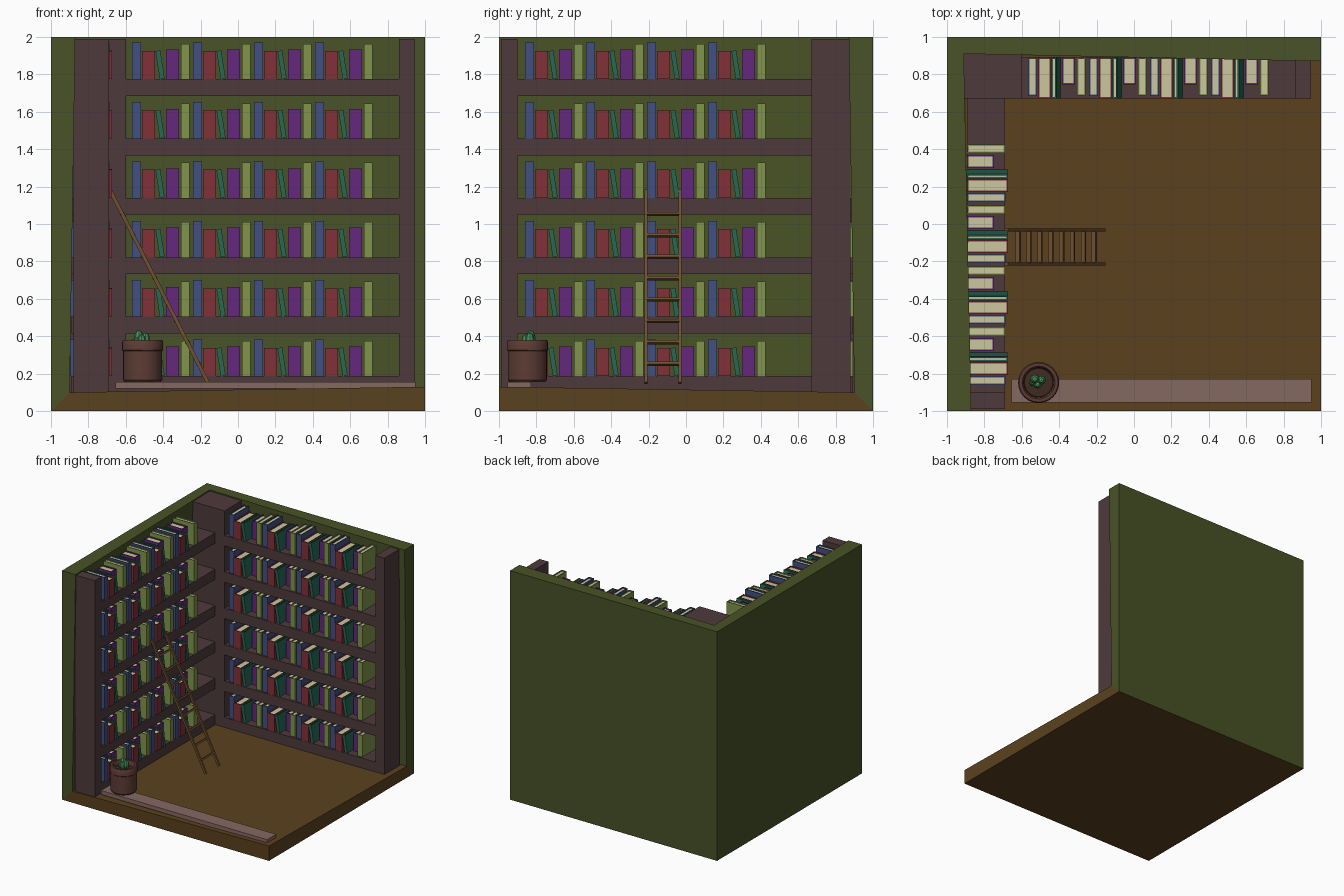
import bpy, bmesh, math
from mathutils import Matrix, Vector

if "Cube" in bpy.data.objects:
    bpy.data.objects.remove(bpy.data.objects["Cube"])


def mat(name, r, g, b):
    m = bpy.data.materials.new(name)
    m.diffuse_color = (r, g, b, 1)
    m.use_nodes = True
    m.node_tree.nodes["Principled BSDF"].inputs["Base Color"].default_value = m.diffuse_color
    return m


GREEN = mat("wall_green", .065, .085, .02)
FLOOR = mat("floor_brown", .102, .053, .013)
WOOD = mat("shelf_wood", .077, .042, .045)
PAGE = mat("paper", .6, .57, .35)
PLANK = mat("plank_pink", .24, .14, .12)
CLAY = mat("pot_clay", .11, .045, .035)
SOIL = mat("soil", .05, .025, .015)
LEAF = mat("cactus_green", .06, .28, .1)
LADDER = mat("ladder_wood", .16, .08, .03)


def add_box(bm, lo, hi, slot=0):
    lo, hi = Vector(lo), Vector(hi)
    m = Matrix.Translation((lo + hi) / 2) @ Matrix.Diagonal((*(hi - lo), 1))
    r = bmesh.ops.create_cube(bm, size=1, matrix=m)
    for f in {f for v in r["verts"] for f in v.link_faces}:
        f.material_index = slot


def to_mesh(name, bm, *mats):
    me = bpy.data.meshes.new(name)
    bmesh.ops.recalc_face_normals(bm, faces=bm.faces)
    bm.to_mesh(me)
    bm.free()
    for m in mats:
        me.materials.append(m)
    return me


def place(name, me, matrix=Matrix()):
    ob = bpy.data.objects.new(name, me)
    ob.matrix_world = matrix
    bpy.context.collection.objects.link(ob)
    return ob


def box(name, lo, hi, m, matrix=Matrix()):
    bm = bmesh.new()
    add_box(bm, lo, hi)
    return place(name, to_mesh(name, bm, m), matrix)


# Room shell: three thick slabs meeting in mitred corners
bm = bmesh.new()
outer = [(1, -1, 0), (1, 1, 0), (1, 1, 2), (-1, 1, 2), (-1, -1, 2), (-1, -1, 0)]
inner = [(1, -1, .13), (1, .9, .1), (1, .87, 2), (-.91, .91, 2), (-.87, -1, 2), (-.9, -1, .1)]
O = [bm.verts.new(p) for p in outer]
I = [bm.verts.new(p) for p in inner]
oc, ic = bm.verts.new((-1, 1, 0)), bm.verts.new((-.9, .9, .1))
for ring, c in ((O, oc), (I, ic)):
    for k, slot in ((5, 1), (1, 0), (3, 0)):
        f = bm.faces.new((ring[k], ring[(k + 1) % 6], ring[(k + 2) % 6], c))
        f.material_index = slot
for k in range(6):
    j = (k + 1) % 6
    f = bm.faces.new((O[k], O[j], I[j], I[k]))
    f.material_index = 1 if k in (0, 5) else 0
place("room_shell", to_mesh("room_shell", bm, GREEN, FLOOR))

# Bookcase posts
TOP = 1.99
box("corner_post", (-.91, .67, .1), (-.6, .91, TOP), WOOD)
box("back_right_post", (.86, .67, .1), (.945, .88, TOP), WOOD)
box("left_front_post", (-.88, -.99, .1), (-.69, -.9, TOP), WOOD)

# Shelves
PITCH = .3176
ROWS = [.187 + PITCH * i for i in range(6)]
for z in ROWS:
    box("back_shelf", (-.6, .67, z - .09), (.86, .89, z), WOOD)
    box("left_shelf", (-.89, -.9, z - .09), (-.69, .67, z), WOOD)


# Books: U-shaped cover with the spine at -y, plus a page block set inside
def book(name, w, d, h, m):
    bm = bmesh.new()
    t = .008
    prof = [(0, 0), (0, -d), (w, -d), (w, 0), (w - t, 0), (w - t, t - d), (t, t - d), (t, 0)]
    f = bm.faces.new([bm.verts.new((x, y, 0)) for x, y in prof])
    r = bmesh.ops.extrude_face_region(bm, geom=[f])
    bmesh.ops.translate(bm, vec=(0, 0, h),
                        verts=[v for v in r["geom"] if isinstance(v, bmesh.types.BMVert)])
    add_box(bm, (t, t - d, .006), (w - t, -.008, h - .008), 1)
    return to_mesh(name, bm, m, PAGE)


# name, offset along shelf, width, depth, height, lean, colour
KINDS = [("blue_book", 0, .048, .208, .195, 0, (.055, .08, .22)),
         ("red_book", .054, .07, .22, .151, 0, (.22, .03, .04)),
         ("teal_book", .149, .026, .22, .151, -.155, (.02, .14, .09)),
         ("purple_book", .182, .07, .147, .158, 0, (.13, .02, .2)),
         ("lime_book", .262, .047, .204, .188, 0, (.22, .3, .07))]
BACK = Matrix.Translation((-.567, .892, 0))
LEFT = Matrix.Translation((-.895, -.861, 0)) @ Matrix.Rotation(math.pi / 2, 4, 'Z')
for name, off, w, d, h, lean, col in KINDS:
    me = book(name, w, d, h, mat(name, *col))
    for case in (BACK, LEFT):
        for z in ROWS:
            for s in range(4):
                place(name, me, case @ Matrix.Translation((off + .326 * s, 0, z))
                      @ Matrix.Rotation(lean, 4, 'Y'))

# Ladder leaning on the left bookcase, built upright then tilted
foot, head = Vector((-.16, 0, .15)), Vector((-.683, 0, 1.18))
run = head - foot
length = run.length
tilt = Matrix.Translation(foot) @ Matrix.Rotation(math.atan2(run.x, run.z), 4, 'Y')
for y in (-.215, -.033):
    box("ladder_rail", (-.01, y - .008, 0), (.01, y + .008, length), LADDER, tilt)
for i in range(8):
    s = length * (.1 + .111 * i)
    box("ladder_rung", (-.012, -.212, s - .007), (.012, -.036, s + .007), LADDER, tilt)

# Plank along the front of the floor
box("front_plank", (-.655, -.955, .12), (.95, -.83, .155), PLANK)


# Plant pot: lathed profile with a lip and hollow top
def lathe(name, prof, m, loc, n=24):
    bm = bmesh.new()
    vs = [bm.verts.new((r, 0, z)) for r, z in prof]
    es = [bm.edges.new(p) for p in zip(vs, vs[1:])]
    bmesh.ops.spin(bm, geom=vs + es, axis=(0, 0, 1), cent=(0, 0, 0),
                   angle=2 * math.pi, steps=n)
    bmesh.ops.remove_doubles(bm, verts=bm.verts, dist=1e-4)
    ob = place(name, to_mesh(name, bm, m), Matrix.Translation(loc))
    bpy.context.view_layer.objects.active = ob
    ob.select_set(True)
    bpy.ops.object.shade_smooth_by_angle(angle=math.radians(35))
    ob.select_set(False)
    return ob


POT = (-.51, -.848, .155)
lathe("plant_pot", [(0, 0), (.095, 0), (.105, .012), (.105, .165), (.11, .17), (.11, .215),
                    (.104, .225), (.088, .225), (.082, .215), (.078, .18), (0, .18)], CLAY, POT)
lathe("pot_soil", [(0, .178), (.079, .178), (.076, .19), (0, .195)], SOIL, POT)

# Cactus cluster
for x, y, r, h in ((-.53, -.83, .026, .433), (-.495, -.835, .024, .42),
                   (-.515, -.858, .022, .41), (-.54, -.85, .018, .395)):
    bm = bmesh.new()
    bmesh.ops.create_uvsphere(bm, u_segments=8, v_segments=6, radius=1)
    half = (h - .34) / 2
    place("cactus", to_mesh("cactus", bm, LEAF),
          Matrix.Translation((x, y, .34 + half)) @ Matrix.Diagonal((r, r, half, 1)))
